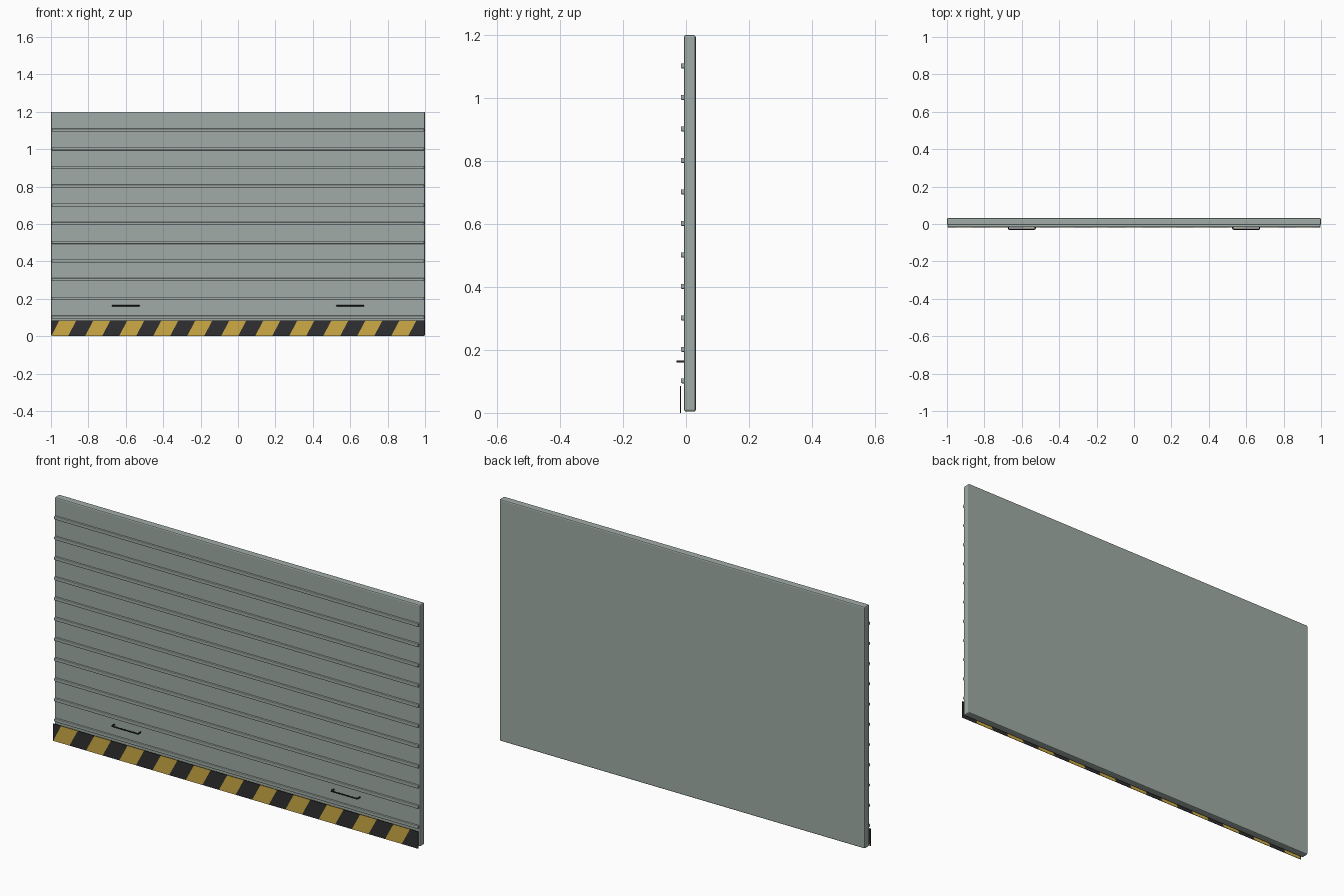
import bpy, bmesh

if "Cube" in bpy.data.objects:
    bpy.data.objects.remove(bpy.data.objects["Cube"])


def material(name, rgb):
    m = bpy.data.materials.new(name)
    m.diffuse_color = (*rgb, 1)
    m.use_nodes = True
    m.node_tree.nodes["Principled BSDF"].inputs["Base Color"].default_value = m.diffuse_color
    return m


PAINT = material("grey_green_paint", (0.35, 0.41, 0.38))
YELLOW = material("warning_yellow", (0.62, 0.41, 0.06))
BLACK = material("warning_black", (0.03, 0.03, 0.032))
DARK = material("dark_metal", (0.02, 0.02, 0.02))


def finish(name, bm, *mats):
    bmesh.ops.recalc_face_normals(bm, faces=bm.faces)
    mesh = bpy.data.meshes.new(name)
    bm.to_mesh(mesh)
    bm.free()
    for m in mats:
        mesh.materials.append(m)
    ob = bpy.data.objects.new(name, mesh)
    bpy.context.collection.objects.link(ob)
    return ob


def box(name, lo, hi, mat, bevel):
    bm = bmesh.new()
    bmesh.ops.create_cube(bm, size=1)
    for v in bm.verts:
        v.co = [l + (c + 0.5) * (h - l) for c, l, h in zip(v.co, lo, hi)]
    ob = finish(name, bm, mat)
    mod = ob.modifiers.new("edge_bevel", 'BEVEL')
    mod.width = bevel
    mod.segments = 2
    return ob


# Door panel
box("door_panel", (-1, -0.006, 0.004), (1, 0.031, 1.2), PAINT, 0.006)

# Horizontal ribs across the front
for i in range(1, 12):
    z = 0.1 * i + 0.002
    box(f"rib_{i:02d}", (-0.996, -0.016, z - 0.008), (0.996, -0.004, z + 0.008), PAINT, 0.003)

# Slanted hazard stripes, clipped at both ends
W, TOP, Y0, Y1 = 1 / 11, 0.085, -0.019, -0.0165
bm = bmesh.new()
for i in range(-1, 22):
    x = -1 + i * W
    pts = [(x, 0), (x + W, 0), (x + 1.5 * W, TOP), (x + 0.5 * W, TOP)]
    outline = []
    for px, pz in pts:
        p = (max(-0.998, min(0.998, px)), pz)
        if p not in outline:
            outline.append(p)
    front = [bm.verts.new((px, Y0, pz)) for px, pz in outline]
    back = [bm.verts.new((px, Y1, pz)) for px, pz in outline]
    n = len(outline)
    faces = [bm.faces.new(front), bm.faces.new(back[::-1])]
    faces += [bm.faces.new((front[k], back[k], back[(k + 1) % n], front[(k + 1) % n]))
              for k in range(n)]
    for f in faces:
        f.material_index = i % 2
finish("hazard_strip", bm, YELLOW, BLACK)

# Bent bar pull handles
for side, cx in (("left", -0.6), ("right", 0.6)):
    cu = bpy.data.curves.new(f"{side}_handle", 'CURVE')
    cu.dimensions = '3D'
    cu.bevel_depth = 0.0035
    cu.bevel_resolution = 2
    cu.use_fill_caps = True
    path = [(-0.0715, -0.004), (-0.0715, -0.0235), (-0.0703, -0.0263), (-0.0675, -0.0275)]
    path += [(-x, y) for x, y in reversed(path)]
    sp = cu.splines.new('POLY')
    sp.points.add(len(path) - 1)
    for p, (x, y) in zip(sp.points, path):
        p.co = (cx + x, y, 0.163, 1)
    cu.materials.append(DARK)
    bpy.context.collection.objects.link(bpy.data.objects.new(f"{side}_handle", cu))
